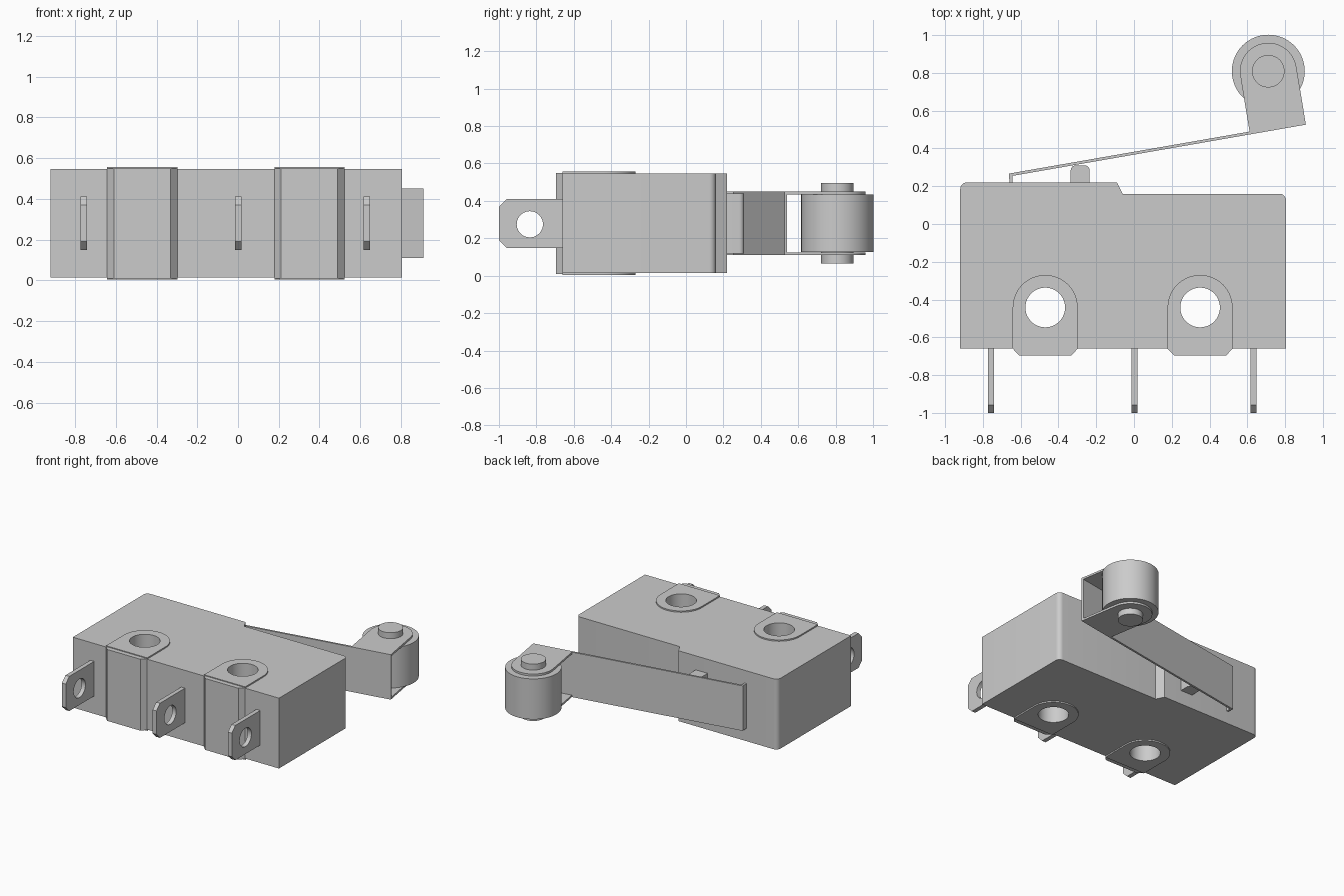
import bpy, bmesh
from math import radians, sin, cos
from mathutils import Matrix, Vector

if "Cube" in bpy.data.objects:
    bpy.data.objects.remove(bpy.data.objects["Cube"])

GREY = (0.6, 0.6, 0.6, 1)
grey = bpy.data.materials.new("plain_grey")
grey.use_nodes = True
grey.diffuse_color = GREY
grey.node_tree.nodes["Principled BSDF"].inputs["Base Color"].default_value = GREY


def arc(cx, cy, r, start, end, steps):
    """Points along an arc, angles in degrees."""
    angles = [radians(start + (end - start) * i / steps) for i in range(steps + 1)]
    return [(cx + r * cos(a), cy + r * sin(a)) for a in angles]


def circle(cx, cy, r, steps=64):
    return arc(cx, cy, r, 0, 360, steps)[:-1]


def prism(name, loops, low, high, matrix=Matrix()):
    """Extrude an outline, with optional hole outlines, between two heights."""
    curve = bpy.data.curves.new(name, "CURVE")
    curve.dimensions = "2D"
    curve.fill_mode = "BOTH"
    curve.extrude = (high - low) / 2
    for loop in loops:
        spline = curve.splines.new("POLY")
        spline.points.add(len(loop) - 1)
        for point, (x, y) in zip(spline.points, loop):
            point.co = (x, y, 0, 1)
        spline.use_cyclic_u = True
    temp = bpy.data.objects.new(name + "_outline", curve)
    bpy.context.collection.objects.link(temp)
    graph = bpy.context.evaluated_depsgraph_get()
    mesh = bpy.data.meshes.new_from_object(temp.evaluated_get(graph))
    bpy.data.objects.remove(temp)
    bpy.data.curves.remove(curve)

    bm = bmesh.new()
    bm.from_mesh(mesh)
    bmesh.ops.remove_doubles(bm, verts=bm.verts, dist=0.0001)
    bmesh.ops.translate(bm, verts=bm.verts, vec=(0, 0, (low + high) / 2))
    bmesh.ops.transform(bm, verts=bm.verts, matrix=matrix)
    bmesh.ops.recalc_face_normals(bm, faces=bm.faces)
    bm.to_mesh(mesh)
    bm.free()
    mesh.shade_smooth()
    mesh.set_sharp_from_angle(angle=radians(30))
    mesh.materials.clear()
    mesh.materials.append(grey)
    obj = bpy.data.objects.new(name, mesh)
    bpy.context.collection.objects.link(obj)
    return obj


MID = 0.28  # mid height, about which everything is symmetric


def centred(name, loops, half, matrix=Matrix()):
    return prism(name, loops, MID - half, MID + half, matrix)


# Switch housing with a stepped back and rounded back corners
HOLES = {"right": -0.47, "left": 0.35}
HOLE_Y, HOLE_R = -0.442, 0.105
outline = [(-0.92, -0.66), (0.805, -0.66)]
outline += arc(0.77, 0.125, 0.035, 0, 90, 6)
outline += [(-0.06, 0.16), (-0.09, 0.22)]
outline += arc(-0.885, 0.185, 0.035, 90, 180, 6)
clearance = [circle(x, HOLE_Y, HOLE_R + 0.01) for x in HOLES.values()]
centred("housing", [outline] + clearance, 0.266)

# Raised mounting bosses with through holes and chamfered front ribs
for side, x in HOLES.items():
    w = 0.172
    pad = [(x - w, -0.66), (x + w, -0.66)] + arc(x, HOLE_Y, w, 0, 180, 32)
    centred(side + "_mounting_boss", [pad, circle(x, HOLE_Y, HOLE_R)], 0.276)
    rib = [(x - w, -0.65), (x - w, -0.66), (x - w + 0.033, -0.695),
           (x + w - 0.033, -0.695), (x + w, -0.66), (x + w, -0.65)]
    centred(side + "_front_rib", [rib], 0.27)

# Terminal blades, drawn in the y-z plane
to_side = Matrix(((0, 0, 1, 0), (1, 0, 0, 0), (0, 1, 0, 0), (0, 0, 0, 1)))
h, c = 0.131, 0.042
blade = [(-0.65, MID - h), (-0.65, MID + h), (-1 + c, MID + h),
         (-1, MID + h - c), (-1, MID - h + c), (-1 + c, MID - h)]
for label, x in (("right", -0.757), ("middle", 0.002), ("left", 0.632)):
    prism(label + "_terminal", [blade, circle(-0.835, MID - 0.005, 0.07, 40)],
          x - 0.016, x + 0.016, to_side)

# Plunger button under the lever
button = [(-0.335, 0.2), (-0.235, 0.2)]
button += arc(-0.26, 0.285, 0.025, 0, 90, 6) + arc(-0.31, 0.285, 0.025, 90, 180, 6)
centred("plunger", [button], 0.16)

# Sprung lever strip with a bent foot
TILT = radians(9.9)
along = Vector((cos(TILT), sin(TILT)))
across = Vector((-sin(TILT), cos(TILT)))
tip = Vector((0.91, 0.526))
bend = tip - along * 1.578
T = 0.015
lever = [tip, tip + across * T, bend + across * T - along * T,
         (bend.x - T, 0.22), (bend.x, 0.22), bend]
centred("lever", [[tuple(p) for p in lever]], 0.17)

# Roller bracket ears, above and below the roller
axle = Vector((0.711, 0.809))
R = 0.15
start = tip - along * 2 * R
ear = [tuple(start), tuple(tip)]
ear += arc(axle.x, axle.y, R, 9.9, 189.9, 32)
for label, low in (("lower", MID - 0.17), ("upper", MID + 0.17 - T)):
    prism(label + "_ear", [ear], low, low + T)

# Roller and its axle pin
centred("roller", [circle(axle.x, axle.y, 0.193)], 0.153)
centred("axle_pin", [circle(axle.x, axle.y, 0.086, 48)], 0.215)
